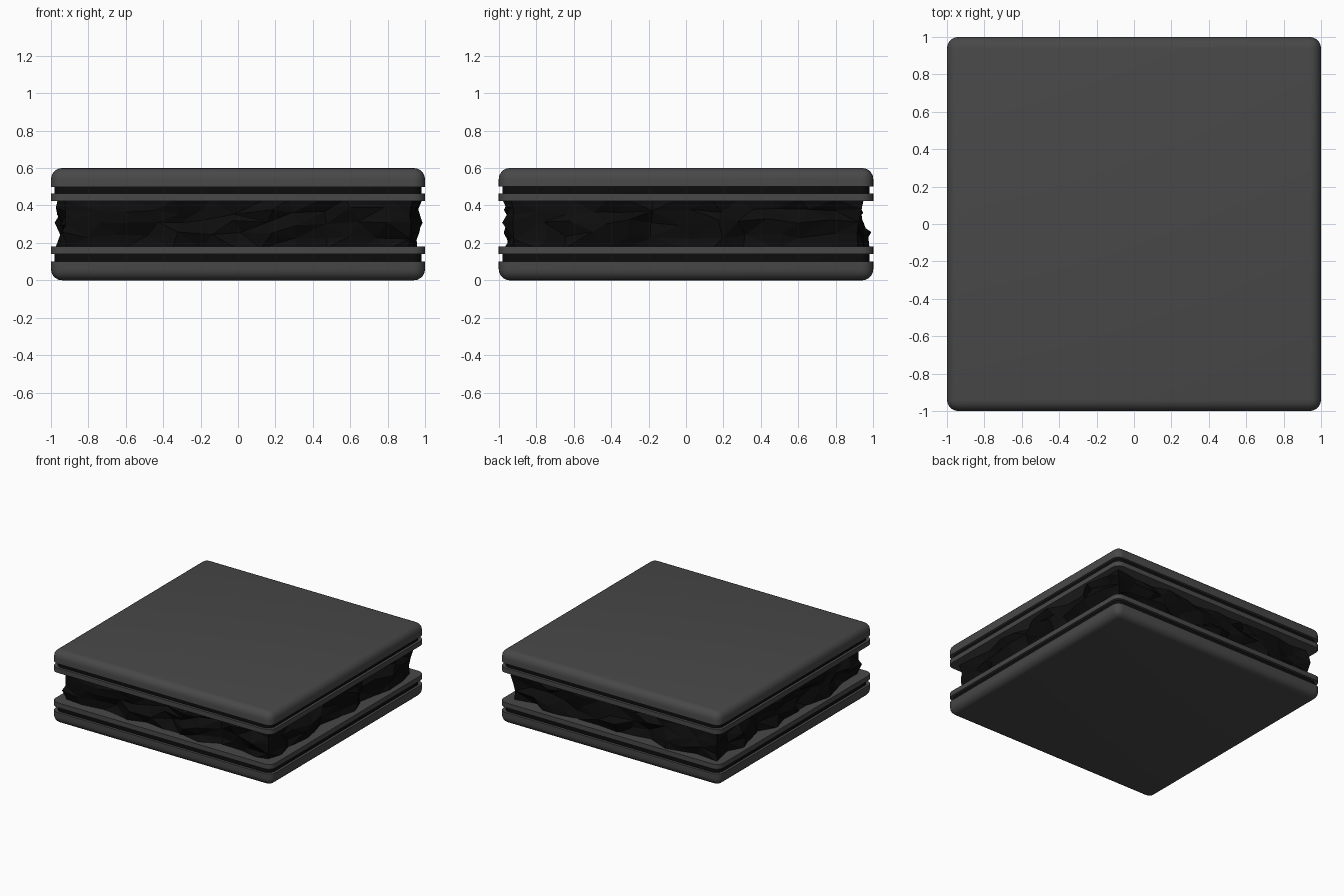
import bpy, bmesh, math, random
from mathutils import Vector

if "Cube" in bpy.data.objects:
    bpy.data.objects.remove(bpy.data.objects["Cube"])

random.seed(7)


def material(name, v):
    m = bpy.data.materials.new(name)
    m.diffuse_color = (v, v, v, 1)
    m.use_nodes = True
    m.node_tree.nodes["Principled BSDF"].inputs["Base Color"].default_value = m.diffuse_color
    return m


GREY = material("dark_grey", 0.065)
BLACK = material("black", 0.004)


def slab(name, half, z0, z1, mat, radius=0.06, round_at=None):
    """Square slab with rounded corners; optionally one rounded rim at z = round_at."""
    bm = bmesh.new()
    bmesh.ops.create_cube(bm, size=1)
    for v in bm.verts:
        v.co = Vector((v.co.x * 2 * half, v.co.y * 2 * half, z1 if v.co.z > 0 else z0))

    def chosen(e):
        a, b = e.verts[0].co, e.verts[1].co
        vertical = abs(a.z - b.z) > 1e-4
        rim = round_at is not None and abs(a.z - round_at) < 1e-4 and abs(b.z - round_at) < 1e-4
        return vertical or rim

    bmesh.ops.bevel(bm, geom=[e for e in bm.edges if chosen(e)], offset=radius,
                    offset_type='OFFSET', segments=5, profile=0.5, affect='EDGES')
    return finish(bm, name, mat, True)


def finish(bm, name, mat, smooth):
    bmesh.ops.recalc_face_normals(bm, faces=bm.faces)
    me = bpy.data.meshes.new(name)
    bm.to_mesh(me)
    bm.free()
    me.materials.append(mat)
    ob = bpy.data.objects.new(name, me)
    bpy.context.collection.objects.link(ob)
    if smooth:
        bpy.ops.object.select_all(action='DESELECT')
        ob.select_set(True)
        bpy.context.view_layer.objects.active = ob
        bpy.ops.object.shade_smooth_by_angle(angle=math.radians(40))
    return ob


# lower and upper plates, recessed bands and thin trims
slab("bottom_plate", 1.0, 0.0, 0.10, GREY, round_at=0.0)
slab("bottom_band", 0.98, 0.10, 0.14, BLACK)
slab("bottom_trim", 1.0, 0.14, 0.18, GREY)
slab("top_trim", 1.0, 0.425, 0.465, GREY)
slab("top_band", 0.98, 0.465, 0.50, BLACK)
slab("top_plate", 1.0, 0.50, 0.60, GREY, round_at=0.60)


# rough rock core: jittered faceted wall between the trims
def rock_core(n=12, levels=(0.17, 0.24, 0.31, 0.37, 0.435)):
    bm = bmesh.new()
    rings = []
    for k, z in enumerate(levels):
        inner = 0 < k < len(levels) - 1
        ring = []
        for side in range(4):
            for i in range(n):
                t = -0.93 + 1.86 * i / n
                corner = i == 0
                along = t + (0 if corner else random.uniform(-0.045, 0.045))
                # slow swell plus chipped facets
                out = 0.93 + 0.025 * math.sin(i * 1.9 + side * 1.3) + random.uniform(-0.035, 0.035)
                if corner:
                    out = 0.925 + random.uniform(-0.02, 0.02)
                    along = -out
                dz = random.uniform(-0.02, 0.02) if inner else 0
                a = side * math.pi / 2
                x = along * math.cos(a) + out * math.sin(a)
                y = along * math.sin(a) - out * math.cos(a)
                ring.append(bm.verts.new((x, y, z + dz)))
        rings.append(ring)
    m = len(rings[0])
    for lo, hi in zip(rings, rings[1:]):
        for i in range(m):
            j = (i + 1) % m
            bm.faces.new((lo[i], lo[j], hi[j], hi[i]))
    bm.faces.new(rings[0][::-1])
    bm.faces.new(rings[-1])
    bmesh.ops.triangulate(bm, faces=bm.faces[:])
    finish(bm, "rock_core", BLACK, False)


rock_core()
